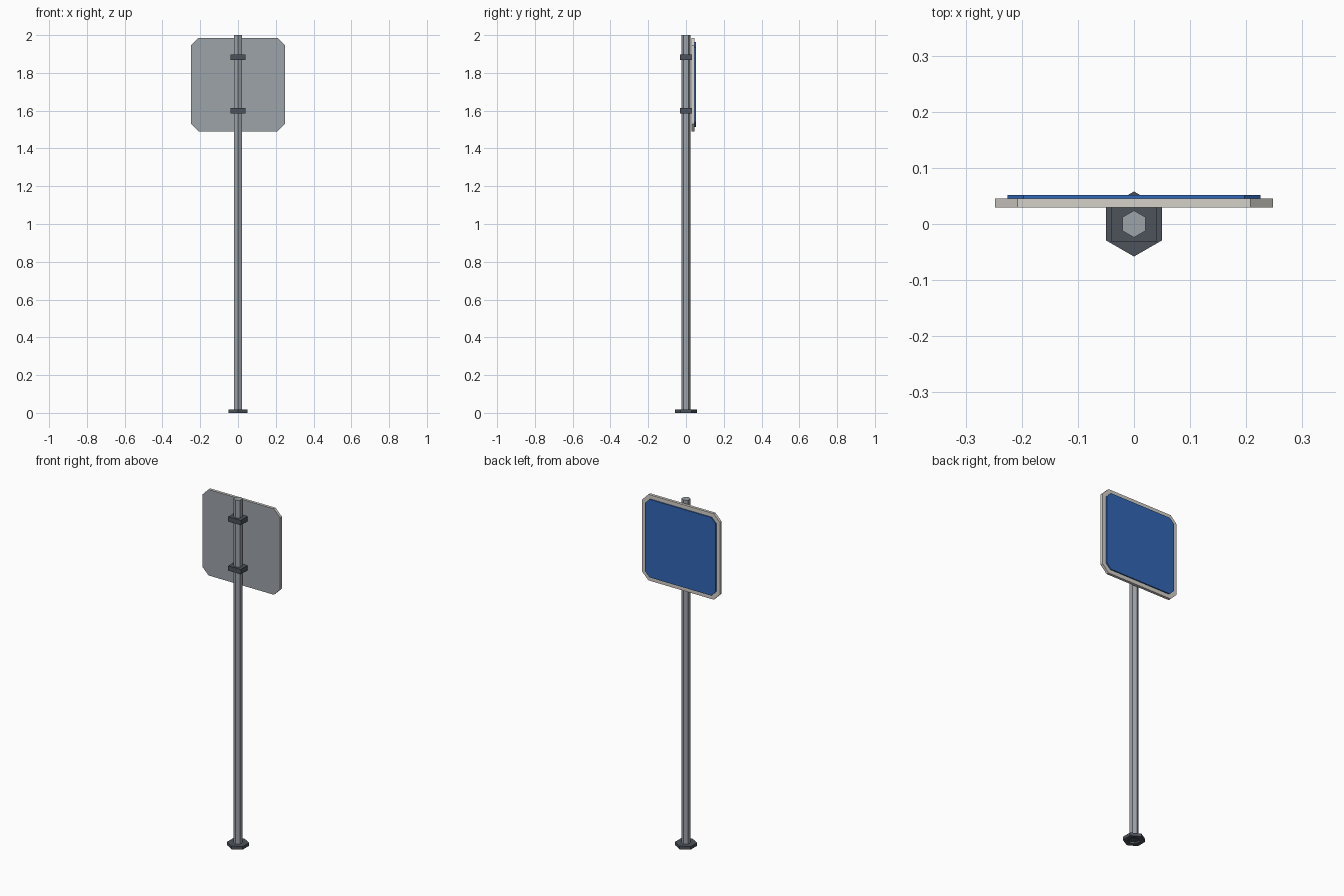
import bpy, bmesh, math
from mathutils import Matrix, Vector

if "Cube" in bpy.data.objects:
    bpy.data.objects.remove(bpy.data.objects["Cube"])


def material(name, rgb):
    m = bpy.data.materials.new(name)
    m.diffuse_color = (*rgb, 1)
    m.use_nodes = True
    m.node_tree.nodes["Principled BSDF"].inputs["Base Color"].default_value = m.diffuse_color
    return m


STEEL = material("grey steel", (0.34, 0.37, 0.40))
DARK = material("dark metal", (0.075, 0.085, 0.105))
CREAM = material("pale trim", (0.66, 0.63, 0.58))
BLUE = material("sign blue", (0.032, 0.135, 0.47))


def finish(name, bm, *mats):
    bmesh.ops.recalc_face_normals(bm, faces=bm.faces)
    me = bpy.data.meshes.new(name)
    bm.to_mesh(me)
    bm.free()
    for m in mats:
        me.materials.append(m)
    ob = bpy.data.objects.new(name, me)
    bpy.context.collection.objects.link(ob)
    return ob


def extruded(points, offset):
    """Solid made by pushing a flat outline along an offset."""
    bm = bmesh.new()
    face = bm.faces.new([bm.verts.new(p) for p in points])
    out = bmesh.ops.extrude_face_region(bm, geom=[face], use_keep_orig=True)
    verts = [v for v in out["geom"] if isinstance(v, bmesh.types.BMVert)]
    bmesh.ops.translate(bm, vec=offset, verts=verts)
    bmesh.ops.recalc_face_normals(bm, faces=bm.faces)
    return bm


def hexagon(radius, z):
    """Hexagon with its corners pointing to the front and back."""
    return [(radius * math.sin(i * math.pi / 3),
             radius * math.cos(i * math.pi / 3), z) for i in range(6)]


def chamfered_square(half, cut, y, zc):
    h, k = half, half - cut
    outline = [(k, -h), (h, -k), (h, k), (k, h),
               (-k, h), (-h, k), (-h, -k), (-k, -h)]
    return [(x, y, zc + z) for x, z in outline]


# Pole
finish("pole", extruded(hexagon(0.024, 0.012), (0, 0, 1.988)), STEEL)

# Foot plate with a shallow socket underneath
bm = extruded(hexagon(0.058, 0), (0, 0, 0.018))
bottom = min(bm.faces, key=lambda f: f.calc_center_median().z)
bmesh.ops.inset_region(bm, faces=[bottom], thickness=0.026)
out = bmesh.ops.extrude_face_region(bm, geom=[bottom])
bmesh.ops.translate(bm, vec=(0, 0, 0.011),
                    verts=[v for v in out["geom"] if isinstance(v, bmesh.types.BMVert)])
bmesh.ops.delete(bm, geom=[bottom], context='FACES')
finish("foot_plate", bm, DARK)

# Clamps that hold the sign to the pole
for label, z in (("lower", 1.60), ("upper", 1.883)):
    bm = bmesh.new()
    bmesh.ops.create_cube(bm, size=1, matrix=Matrix.Translation((0, -0.001, z))
                          @ Matrix.Diagonal((0.08, 0.062, 0.028, 1)))
    finish(label + "_clamp", bm, DARK)

# Sign backing: pale rim, bare steel on the pole side
ZC = 1.738
bm = extruded(chamfered_square(0.248, 0.04, 0.029, ZC), (0, 0.016, 0))
for f in bm.faces:
    f.material_index = 1 if f.normal.y < -0.9 else 0
finish("sign_backing", bm, CREAM, STEEL)

# Blue face panel
finish("sign_panel", extruded(chamfered_square(0.225, 0.028, 0.044, ZC), (0, 0.008, 0)), BLUE)
